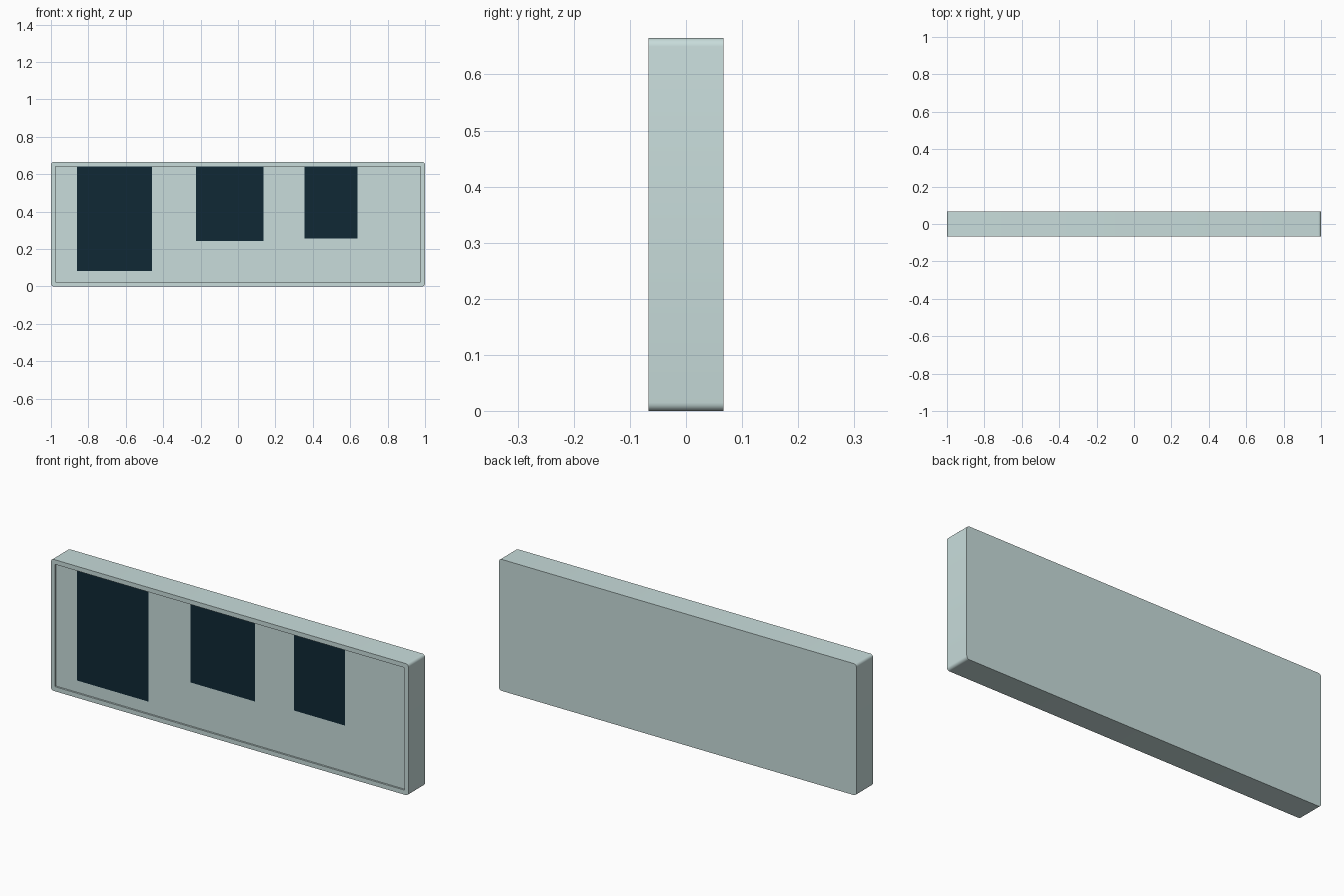
import bpy, bmesh, math

if "Cube" in bpy.data.objects:
    bpy.data.objects.remove(bpy.data.objects["Cube"])

W, D, H = 2.0, 0.133, 0.665
RIM, RECESS = 0.023, 0.009


def material(name, color):
    m = bpy.data.materials.new(name)
    m.diffuse_color = color
    m.use_nodes = True
    m.node_tree.nodes["Principled BSDF"].inputs["Base Color"].default_value = m.diffuse_color
    return m


def rounded_loop(bm, inset, radius, y, steps=5):
    """Rounded rectangle of vertices in the XZ plane."""
    hx, hz = W / 2 - inset - radius, H / 2 - inset - radius
    verts = []
    for i, (sx, sz) in enumerate([(1, 1), (-1, 1), (-1, -1), (1, -1)]):
        for k in range(steps + 1):
            a = math.radians(90 * (i + k / steps))
            verts.append(bm.verts.new((sx * hx + radius * math.cos(a), y,
                                       H / 2 + sz * hz + radius * math.sin(a))))
    return verts


def finish(bm, name, mat):
    bmesh.ops.recalc_face_normals(bm, faces=bm.faces)
    mesh = bpy.data.meshes.new(name)
    bm.to_mesh(mesh)
    bm.free()
    ob = bpy.data.objects.new(name, mesh)
    bpy.context.collection.objects.link(ob)
    mesh.materials.append(mat)
    return ob


pale = material("pale_casing", (0.58, 0.72, 0.71, 1))
dark = material("dark_panel", (0.005, 0.022, 0.036, 1))

# Casing: rounded slab with a raised rim around a shallow front recess
bm = bmesh.new()
loops = [rounded_loop(bm, 0, 0.015, D / 2),
         rounded_loop(bm, 0, 0.015, -D / 2),
         rounded_loop(bm, RIM, 0.002, -D / 2),
         rounded_loop(bm, RIM, 0.002, -D / 2 + RECESS)]
n = len(loops[0])
for a, b in zip(loops, loops[1:]):
    for i in range(n):
        j = (i + 1) % n
        bm.faces.new((a[i], a[j], b[j], b[i]))
bm.faces.new(loops[0])
bm.faces.new(loops[-1])
casing = finish(bm, "casing", pale)
bpy.context.view_layer.objects.active = casing
casing.select_set(True)
bpy.ops.object.shade_smooth_by_angle(angle=math.radians(30))

# Dark panels hanging from the top of the recess
top = H - RIM
y = -D / 2 + RECESS - 0.001
for i, (x0, x1, z0) in enumerate([(-0.86, -0.46, 0.083),
                                  (-0.225, 0.135, 0.243),
                                  (0.355, 0.64, 0.256)], 1):
    bm = bmesh.new()
    bm.faces.new([bm.verts.new((x, y, z)) for x, z in
                  ((x0, z0), (x1, z0), (x1, top), (x0, top))])
    if bm.faces[:][0].calc_center_median().y > 0:
        pass
    panel = finish(bm, f"dark_panel_{i}", dark)
    if panel.data.polygons[0].normal.y > 0:
        panel.data.flip_normals()
